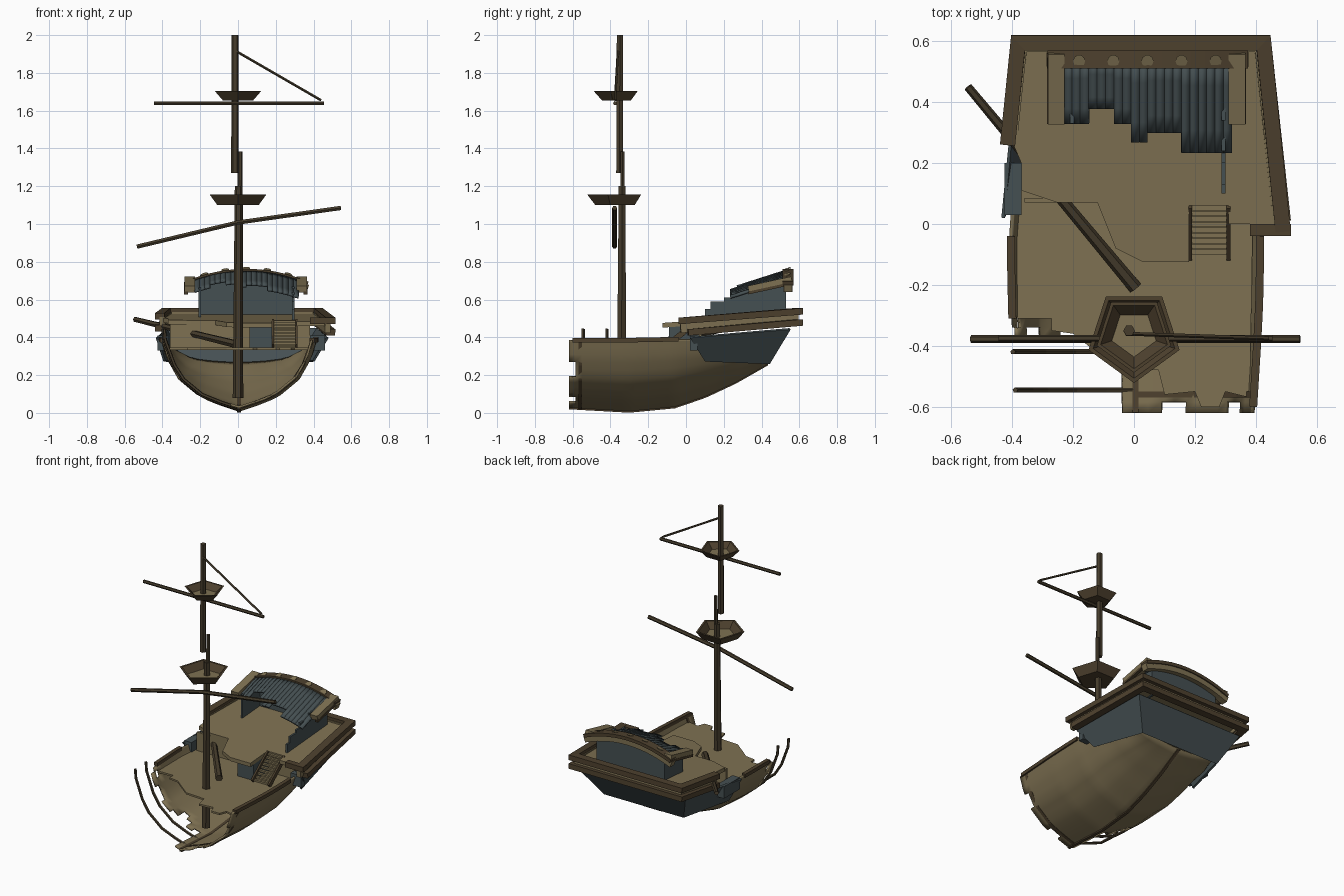
import bpy
import bmesh
import math
import random
from mathutils import Vector

random.seed(4)
default_cube = bpy.data.objects.get("Cube")
if default_cube:
    bpy.data.objects.remove(default_cube, do_unlink=True)


def material(name, colour):
    mat = bpy.data.materials.new(name)
    mat.use_nodes = True
    mat.diffuse_color = (*colour, 1)
    mat.node_tree.nodes["Principled BSDF"].inputs["Base Color"].default_value = (*colour, 1)
    return mat


PLANK = material("weathered plank", (0.21, 0.165, 0.085))
TRIM = material("brown trim", (0.075, 0.052, 0.027))
SPAR = material("dark spar wood", (0.06, 0.045, 0.025))
SLATE = material("slate paint", (0.06, 0.08, 0.085))


def build(name, verts, faces, mat, thickness=0, smooth=False):
    mesh = bpy.data.meshes.new(name)
    mesh.from_pydata([tuple(v) for v in verts], [], faces)
    bm = bmesh.new()
    bm.from_mesh(mesh)
    bmesh.ops.recalc_face_normals(bm, faces=bm.faces)
    bm.to_mesh(mesh)
    bm.free()
    mesh.materials.append(mat)
    obj = bpy.data.objects.new(name, mesh)
    bpy.context.collection.objects.link(obj)
    if smooth:
        bpy.ops.object.select_all(action="DESELECT")
        obj.select_set(True)
        bpy.context.view_layer.objects.active = obj
        bpy.ops.object.shade_smooth_by_angle(angle=math.radians(35))
    if thickness:
        shell = obj.modifiers.new("thickness", "SOLIDIFY")
        shell.thickness = thickness
        shell.offset = 0
    return obj


def loft(name, rings, mat, smooth=False):
    """Join closed rings of points and cap both ends."""
    n = len(rings[0])
    faces = [[r * n + i, r * n + (i + 1) % n, (r + 1) * n + (i + 1) % n, (r + 1) * n + i]
             for r in range(len(rings) - 1) for i in range(n)]
    last = (len(rings) - 1) * n
    faces += [list(range(n))[::-1], list(range(last, last + n))]
    return build(name, [p for ring in rings for p in ring], faces, mat, smooth=smooth)


def rect(w, h):
    return [(-w / 2, -h / 2), (w / 2, -h / 2), (w / 2, h / 2), (-w / 2, h / 2)]


def circle(r, n=6):
    return [(r * math.cos(math.tau * i / n), r * math.sin(math.tau * i / n)) for i in range(n)]


def sweep(name, path, section, mat, taper=1, smooth=False):
    """Sweep a section along a path with mitred corners."""
    path = [Vector(p) for p in path]
    rings = []
    for i, p in enumerate(path):
        before = (p - path[i - 1]).normalized() if i else None
        after = (path[i + 1] - p).normalized() if i < len(path) - 1 else before
        before = before or after
        along = (before + after).normalized()
        side = along.cross(Vector((0, 0, 1)))
        side = side.normalized() if side.length > 0.05 else Vector((1, 0, 0))
        up = side.cross(along)
        size = 1 + (taper - 1) * i / (len(path) - 1)
        mitre = size / max(along.dot(before), 0.5)
        rings.append([p + side * a * mitre + up * b * size for a, b in section])
    return loft(name, rings, mat, smooth)


def box(name, x, y, z, mat):
    rings = [[(x[0], y[0], h), (x[1], y[0], h), (x[1], y[1], h), (x[0], y[1], h)] for h in z]
    return loft(name, rings, mat)


def slab(name, outline, height, depth, mat):
    rings = [[(x, y, height(y) - d) for x, y in outline] for d in (depth, 0)]
    return loft(name, rings, mat)


def blend(table, t):
    """Linear lookup in rows whose first entry is the key."""
    for a, b in zip(table, table[1:]):
        if t <= b[0]:
            f = (t - a[0]) / (b[0] - a[0])
            return [p + (q - p) * f for p, q in zip(a[1:], b[1:])]
    return table[-1][1:]


# Hull: stations hold y, keel height, half beam, top height
STATIONS = [(-.62, .03, .385, .385), (-.3, .012, .405, .385), (-.06, .035, .41, .39),
            (.1, .09, .4, .39), (.26, .165, .36, .34), (.43, .262, .28, .3)]
BILGE = [(0, 0), (.25, .09), (.5, .2), (.78, .45), (.93, .74), (1, 1)]


def hull_point(y, u):
    keel, beam, top = blend(STATIONS, y)
    rise = blend(BILGE, abs(u))[0]
    return Vector((0.005 + u * beam, y, keel + (top - keel) * rise))


ROWS, COLS = 30, 28
us = [math.sin(math.pi / 2 * (2 * j / COLS - 1)) for j in range(COLS + 1)]
ys = [-.62 + 1.05 * i / ROWS for i in range(ROWS + 1)]
hull_faces = []
for i in range(ROWS):
    for j in range(COLS):
        lost_side = us[j] < -.15 and ys[i] < -.33 + random.uniform(-.06, .03)
        ragged_bow = i < 1 and us[j] > .2 and random.random() < .45
        if not (lost_side or ragged_bow):
            a = i * (COLS + 1) + j
            hull_faces.append((a, a + 1, a + COLS + 2, a + COLS + 1))
build("hull", [hull_point(y, u) for y in ys for u in us], hull_faces, PLANK, 0.012, True)
sweep("keel", [hull_point(y, 0) for y in ys], rect(.02, .022), TRIM)

# Bare ribs on the broken side and the frame inside the bow
for y in (-.545, -.42):
    rib = [hull_point(y, -k / 8) for k in range(9)]
    rib.append(rib[-1] + Vector((-.005, 0, .06)))
    sweep("broken_rib", rib, circle(.009, 5), SPAR)
sweep("bow_frame", [hull_point(-.56, k / 8) for k in range(9)], rect(.02, .018), TRIM)

# Gunwales
for side, start in ((1, -.6), (-1, -.31)):
    sweep("gunwale", [hull_point(start + (-.04 - start) * k / 5, side) for k in range(6)],
          rect(.026, .024), TRIM)

# Main deck, torn away at the bow
slab("main_deck", [(.37, .28), (.39, 0), (.38, -.57), (.3, -.55), (.28, -.6), (.22, -.6),
                   (.2, -.55), (.1, -.56), (.08, -.48), (-.06, -.47), (-.15, -.4), (-.2, -.36),
                   (-.27, -.35), (-.27, -.31), (-.385, -.31), (-.39, 0), (-.36, .28)],
     lambda y: .345, .012, PLANK)

# Slate stern counter, flaring outwards to the rails
low = [(.4, .1, .275), (.3, .44, .262), (-.29, .44, .262), (-.39, .1, .275)]
high = [(.475, .02, .4), (.42, .55, .445), (-.38, .55, .445), (-.43, .02, .4)]
counter_faces = [(i, i + 1, i + 5, i + 4) for i in range(3)]
build("stern_counter", low + high, counter_faces, SLATE, .012)
box("counter_end_left", (-.425, -.37), (.03, .2), (.33, .41), SLATE)
box("counter_end_right", (.38, .46), (.02, .06), (.33, .41), SLATE)


# Raised deck
def deck_height(y):
    return .485 + .07 * y


slab("quarter_deck", [(.46, 0), (.4, .58), (-.36, .58), (-.4, .27), (-.37, .2), (-.37, .11),
                      (-.25, .07), (-.12, .07), (-.06, -.08), (.03, -.125), (.18, -.125),
                      (.18, .06), (.31, .06), (.31, 0)], deck_height, .025, PLANK)
box("deck_bulkhead", (-.36, .38), (.07, .085), (.34, .47), PLANK)
box("deck_locker", (.06, .18), (-.09, .07), (.34, .46), SLATE)


# Stern rails and the planked band between them
def stern_path(z, slope, inset=0, start=-.03):
    corners = [(.49 - inset, start), (.425 - inset, .595 - inset),
               (-.38 + inset, .595 - inset), (-.415 + inset, .26)]
    return [(x, y, z + slope * y) for x, y in corners]


sweep("upper_rail", stern_path(.49, .08), rect(.05, .034), TRIM)
sweep("lower_rail", stern_path(.425, .09, start=.01), rect(.05, .034), TRIM)
sweep("stern_band", stern_path(.455, .085, .015), rect(.03, .06), PLANK)
sweep("rail_end", [(.38, -.02, .488), (.515, -.02, .488)], rect(.04, .034), TRIM)

# Stairs
for k in range(9):
    y, z = -.1 + .018 * k, .36 + .015 * k
    box("stair_step", (.185, .305), (y, y + .017), (z - .012, z), PLANK)
for x in (.185, .31):
    sweep("stair_stringer", [(x, -.11, .35), (x, .06, .485)], rect(.012, .03), TRIM)

# Cabin walls with a stepped break on one side
box("cabin_rear_wall", (-.21, .3), (.515, .53), (.5, .72), SLATE)
box("cabin_left_wall", (-.21, -.197), (.33, .53), (.5, .665), SLATE)
for y, top in ((.1, .55), (.13, .59), (.2, .61), (.24, .64), (.34, .67)):
    box("cabin_right_wall", (.287, .3), (y, .53), (.49, top), SLATE)


# Arched cabin roof with a torn front edge
def roof_point(x, y, lift=0):
    return (x, y, .762 - .32 * (.56 - y) - .065 * ((x - .045) / .32) ** 2 + lift)


def torn_edge(x):
    for limit, y in ((-.14, .33), (-.07, .38), (-.02, .33), (.04, .27), (.15, .3)):
        if x < limit:
            return y
    return .235


XS = [-.23 + .55 * i / 20 for i in range(21)]
roof_verts, roof_faces = [], []
for x0, x1 in zip(XS, XS[1:]):
    front = torn_edge((x0 + x1) / 2)
    base = len(roof_verts)
    for k in range(5):
        y = front + (.53 - front) * k / 4
        roof_verts += [roof_point(x0, y), roof_point(x1, y)]
    roof_faces += [(base + 2 * k, base + 2 * k + 1, base + 2 * k + 3, base + 2 * k + 2)
                   for k in range(4)]
build("cabin_roof", roof_verts, roof_faces, SLATE, .012, True)


# Roof edging: rear arch, fascia and side eaves
def roof_arch(name, y, section, lift, mat):
    sweep(name, [roof_point(-.28 + .65 * k / 14, y, lift) for k in range(15)], section, mat)


roof_arch("roof_rear_trim", .54, rect(.06, .022), -.004, TRIM)
roof_arch("roof_fascia", .54, rect(.045, .04), -.03, PLANK)
for x in (-.255, .338):
    sweep("roof_eave", [(x, .33, .655), (x, .56, .705)], rect(.055, .035), PLANK)
    outer = x + math.copysign(.02, x)
    sweep("eave_trim", [(outer, .33, .635), (outer, .56, .685)], rect(.02, .015), TRIM)
for k in range(5):
    centre = -.18 + .112 * k
    disc = [roof_point(centre + a, .535 + b, .009) for a, b in circle(.02, 10)]
    loft("roof_scallop", [disc, [(x, y, z + .004) for x, y, z in disc]], PLANK)

# Masts
sweep("lower_mast", [(.0, -.342, .08), (.004, -.338, 1.2)], circle(.028), SPAR, .75, True)
sweep("mast_doubling", [(.01, -.336, 1.15), (.012, -.336, 1.385)], circle(.013), SPAR)
sweep("top_mast", [(-.016, -.352, 1.27), (-.016, -.35, 2)], circle(.02), SPAR, .95, True)


# Five-sided lookout baskets
def basket(name, y, z, height, r_low, r_high):
    levels = [(r_low, z), (r_high, z + height), (r_high * .9, z + height),
              (r_low * .9, z + .012)]
    rings = [[(r * math.cos(a), y + r * math.sin(a), h)
              for a in (math.tau * k / 5 - math.pi / 2 for k in range(5))] for r, h in levels]
    obj = loft(name, rings, TRIM)
    obj.data.materials.append(PLANK)
    floor = max(obj.data.polygons, key=lambda p: (len(p.vertices), p.center.z))
    floor.material_index = 1


basket("lower_lookout", -.365, 1.1, .055, .115, .157)
basket("upper_lookout", -.36, 1.655, .048, .085, .128)

# Yards, stay and the fallen spar
sweep("upper_yard", [(-.445, -.375, 1.64), (.455, -.375, 1.64)], circle(.011), SPAR)
sweep("lower_yard", [(-.535, -.378, .88), (.0, -.378, 1.008), (.545, -.378, 1.085)],
      circle(.013), SPAR)
sweep("stay", [(-.01, -.36, 1.915), (.44, -.375, 1.655)], circle(.007, 5), SPAR)
sweep("fallen_spar", [(-.545, .45, .495), (.005, -.21, .36)], circle(.014), SPAR, 1.6)
